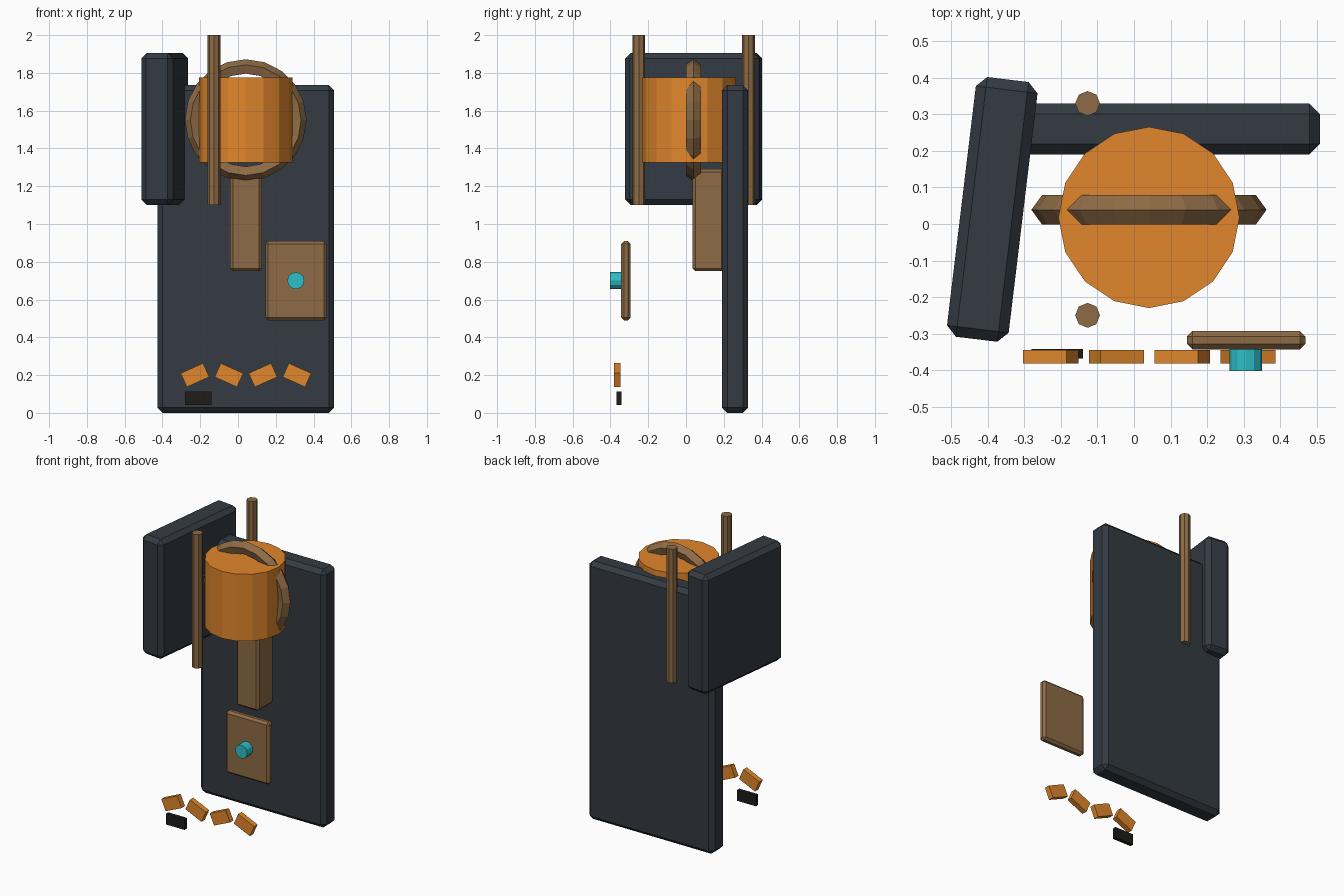
import bpy
from math import pi

if "Cube" in bpy.data.objects:
    bpy.data.objects.remove(bpy.data.objects["Cube"])


def material(name, rgb):
    m = bpy.data.materials.new(name)
    m.diffuse_color = (*rgb, 1)
    m.use_nodes = True
    m.node_tree.nodes["Principled BSDF"].inputs["Base Color"].default_value = m.diffuse_color
    return m


DARK = material("dark_slate", (0.033, 0.043, 0.055))
ORANGE = material("orange", (0.75, 0.24, 0.025))
BROWN = material("brown", (0.27, 0.147, 0.06))
CYAN = material("cyan", (0.027, 0.52, 0.58))
BLACK = material("black", (0.013, 0.012, 0.011))


def finish(name, mat, chamfer=0):
    o = bpy.context.object
    o.name = name
    o.data.materials.append(mat)
    if chamfer:
        b = o.modifiers.new("chamfer", 'BEVEL')
        b.width = chamfer
        b.segments = 1
    return o


def box(name, mat, loc, size, chamfer=0, rot=(0, 0, 0)):
    bpy.ops.mesh.primitive_cube_add(size=1, location=loc)
    bpy.context.object.scale = size
    bpy.ops.object.transform_apply(location=False, rotation=False, scale=True)
    bpy.context.object.rotation_euler = rot
    return finish(name, mat, chamfer)


def cylinder(name, mat, loc, radius, depth, sides, rot=(0, 0, 0)):
    bpy.ops.mesh.primitive_cylinder_add(vertices=sides, radius=radius, depth=depth,
                                        location=loc, rotation=rot)
    return finish(name, mat)


# Large slabs
box("back_panel", DARK, (0.041, 0.26, 0.868), (0.935, 0.139, 1.736), 0.028)
box("side_panel", DARK, (-0.388, 0.04, 1.503), (0.17, 0.716, 0.803), 0.028, (0, 0, -0.12))

# Drum with ring around it and supporting bracket
cylinder("drum", ORANGE, (0.041, 0.018, 1.55), 0.248, 0.45, 16)
bpy.ops.mesh.primitive_torus_add(major_segments=20, minor_segments=5, major_radius=0.28,
                                 minor_radius=0.042, location=(0.041, 0.039, 1.55),
                                 rotation=(pi / 2, 0, 0))
finish("drum_ring", BROWN)
box("bracket", BROWN, (0.042, 0.118, 1.02), (0.168, 0.168, 0.54), 0.015)

# Upright rods
for i, y in enumerate((-0.25, 0.33)):
    cylinder(f"rod_{i + 1}", BROWN, (-0.127, y, 1.55), 0.034, 0.9, 8)

# Control plate and knob
box("control_plate", BROWN, (0.307, -0.318, 0.70), (0.324, 0.05, 0.42), 0.015)
cylinder("knob", CYAN, (0.306, -0.358, 0.70), 0.045, 0.09, 12, (pi / 2, 0, 0))

# Row of tilted warning stripes
for i in range(4):
    tilt = -0.42 if i % 2 == 0 else 0.42
    box(f"stripe_{i + 1}", ORANGE, (-0.228 + 0.18 * i, -0.3635, 0.2),
        (0.13, 0.036, 0.08), 0, (0, tilt, 0))

# Small label block
box("label_block", BLACK, (-0.21, -0.355, 0.077), (0.14, 0.025, 0.072))
